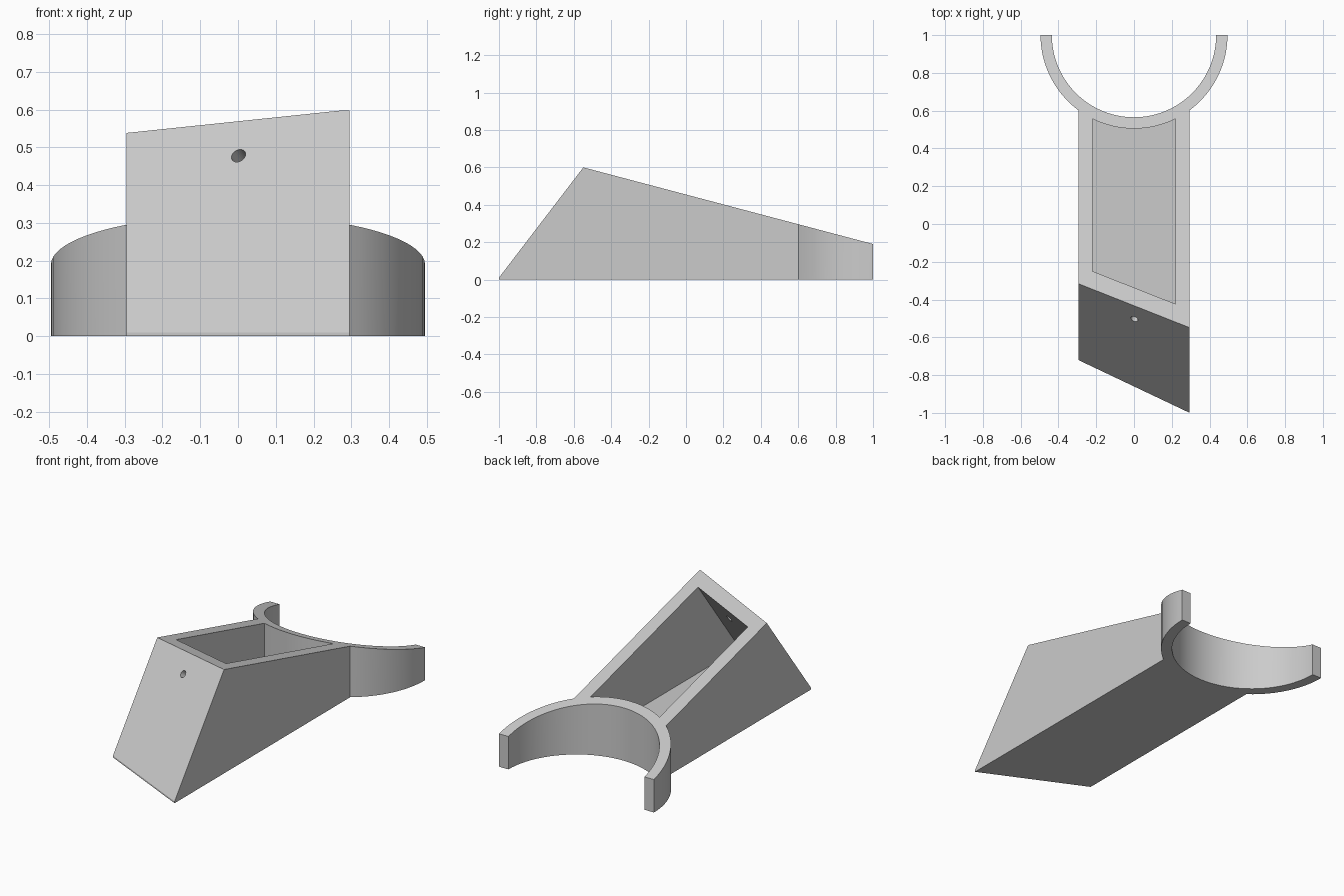
import bpy, bmesh, math
from mathutils import Vector

cube = bpy.data.objects.get("Cube")
if cube:
    bpy.data.objects.remove(cube, do_unlink=True)

HALF, WALL = 0.295, 0.075            # body half width, wall thickness
R_OUT, R_IN, CY = 0.495, 0.435, 1.0  # cradle radii and centre
FLOOR = 0.07
FRONT_N = Vector((-0.475, -1, 0.765)).normalized()
FRONT_P = Vector((HALF, -1, 0.01))
TOP_N = Vector((0, 0.2645, 1)).normalized()
TOP_P = Vector((0, 1, 0.19))


def arc(radius, start, end, steps):
    """Points on the cradle circle, angles measured from the front."""
    out = []
    for i in range(steps + 1):
        t = start + (end - start) * i / steps
        out.append((radius * math.sin(t), CY - radius * math.cos(t)))
    return out


def prism(name, outline, z0, z1, cuts):
    """Extrude an outline upward, then slice it with planes and cap the cuts."""
    bm = bmesh.new()
    base = bm.faces.new([bm.verts.new((x, y, z0)) for x, y in outline])
    ext = bmesh.ops.extrude_face_region(bm, geom=[base])["geom"]
    verts = [v for v in ext if isinstance(v, bmesh.types.BMVert)]
    bmesh.ops.translate(bm, verts=verts, vec=(0, 0, z1 - z0))
    if not base.is_valid or len(bm.faces) < len(outline) + 2:
        bm.faces.new([v for v in bm.verts if v not in verts])
    for point, normal in cuts:
        bmesh.ops.bisect_plane(bm, geom=bm.verts[:] + bm.edges[:] + bm.faces[:],
                               dist=1e-5, plane_co=point, plane_no=normal, clear_outer=True)
        rim = [e for e in bm.edges if e.is_boundary]
        if rim:
            bmesh.ops.edgeloop_fill(bm, edges=rim)
    bmesh.ops.recalc_face_normals(bm, faces=bm.faces[:])
    mesh = bpy.data.meshes.new(name)
    bm.to_mesh(mesh)
    bm.free()
    obj = bpy.data.objects.new(name, mesh)
    bpy.context.collection.objects.link(obj)
    return obj


def carve(target, cutter):
    cutter.hide_render = True
    mod = target.modifiers.new("carve", "BOOLEAN")
    mod.operation, mod.solver, mod.object = "DIFFERENCE", "EXACT", cutter
    bpy.ops.object.select_all(action="DESELECT")
    bpy.context.view_layer.objects.active = target
    target.select_set(True)
    bpy.ops.object.modifier_apply(modifier=mod.name)
    bpy.data.objects.remove(cutter, do_unlink=True)


# Wedge body and half-round cradle as one solid
quarter = math.pi / 2
join = math.asin(HALF / R_OUT)
outline = [(-HALF, -0.72), (HALF, -1)]
outline += arc(R_OUT, join, quarter, 12)
outline += arc(R_IN, quarter, -quarter, 40)
outline += arc(R_OUT, -quarter, -join, 12)
body = prism("wedge_body_with_cradle", outline, 0, 1,
             [(FRONT_P, FRONT_N), (TOP_P, TOP_N), (Vector((0, 0, 0.598)), Vector((0, 0, 1)))])

# Open pocket with a curved back wall and a leaning front wall
inner = HALF - WALL
side = math.asin(inner / R_OUT)
pocket_outline = [(-inner, -1.2), (inner, -1.2)] + arc(R_OUT, side, -side, 16)
pocket = prism("pocket_cutter", pocket_outline, FLOOR, 1,
               [(FRONT_P + Vector((0, 0.115, 0)), FRONT_N)])
carve(body, pocket)

# Small hole drilled square through the front wall
bpy.ops.mesh.primitive_cylinder_add(vertices=24, radius=0.02, depth=0.3,
                                    location=(0, -0.506, 0.48),
                                    rotation=FRONT_N.to_track_quat("Z", "Y").to_euler())
carve(body, bpy.context.object)

# Single grey finish
grey = bpy.data.materials.new("light_grey")
grey.use_nodes = True
colour = (0.6, 0.6, 0.6, 1)
grey.diffuse_color = colour
grey.node_tree.nodes["Principled BSDF"].inputs["Base Color"].default_value = colour
body.data.materials.clear()
body.data.materials.append(grey)
for face in body.data.polygons:
    face.material_index = 0
bpy.ops.object.shade_smooth_by_angle(angle=math.radians(14))
